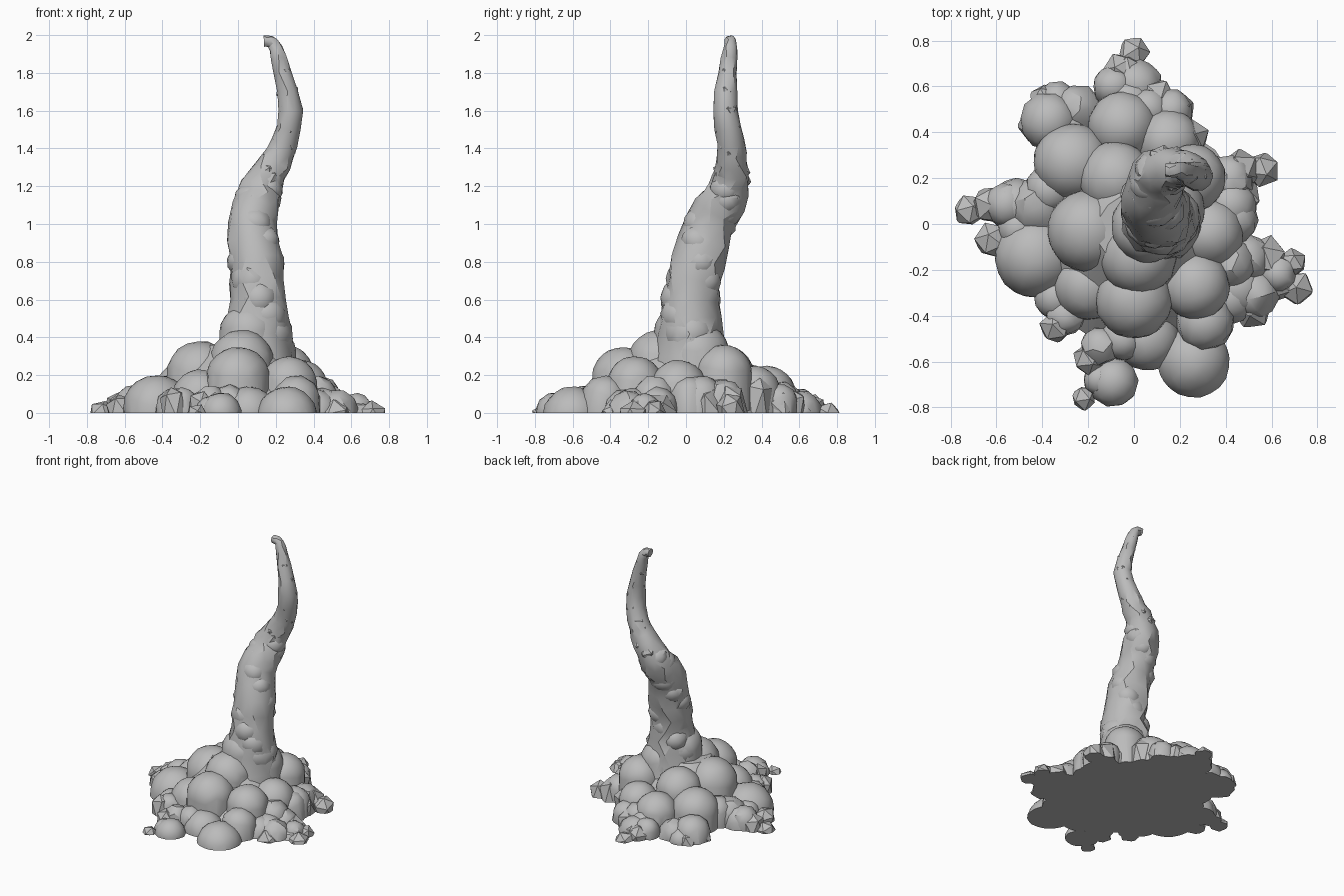
import bpy
import bmesh
import math
import random
from mathutils import Matrix, Vector

default_cube = bpy.data.objects.get("Cube")
if default_cube:
    bpy.data.objects.remove(default_cube, do_unlink=True)

rng = random.Random(7)

grey = bpy.data.materials.new("ash_grey")
grey.use_nodes = True
grey.diffuse_color = (0.5, 0.5, 0.5, 1)
grey.node_tree.nodes["Principled BSDF"].inputs["Base Color"].default_value = grey.diffuse_color


def add_lump(bm, centre, radius, detail, roughness, grounded=True):
    """Add one irregular, randomly turned ball; grounded ones run down to the floor."""
    centre = Vector(centre)
    turn = Matrix.Rotation(rng.uniform(0, math.tau), 4, Vector((rng.random(), rng.random(), 1)))
    lump = bmesh.ops.create_icosphere(bm, subdivisions=detail, radius=radius, matrix=turn)
    for vert in lump["verts"]:
        vert.co *= 1 + rng.uniform(-roughness, roughness)
        if grounded and vert.co.z < 0:
            vert.co.z -= max(centre.z, 0)
        vert.co += centre


def finish(bm, name, angle):
    """Slice flat at the ground, cap the cut and make the object."""
    geometry = bm.verts[:] + bm.edges[:] + bm.faces[:]
    cut = bmesh.ops.bisect_plane(bm, geom=geometry, plane_co=(0, 0, 0),
                                 plane_no=(0, 0, 1), clear_inner=True)
    rim = [item for item in cut["geom_cut"] if isinstance(item, bmesh.types.BMEdge)]
    if rim:
        bmesh.ops.holes_fill(bm, edges=rim, sides=0)
    bmesh.ops.recalc_face_normals(bm, faces=bm.faces)
    mesh = bpy.data.meshes.new(name)
    bm.to_mesh(mesh)
    bm.free()
    mesh.materials.append(grey)
    part = bpy.data.objects.new(name, mesh)
    bpy.context.collection.objects.link(part)
    bpy.ops.object.select_all(action="DESELECT")
    part.select_set(True)
    bpy.context.view_layer.objects.active = part
    bpy.ops.object.shade_smooth_by_angle(angle=math.radians(angle))


# Large rounded billows: x, y, radius, top height
billows = [
    (-.2, -.03, .18, .38), (-.43, -.14, .18, .2), (-.27, .27, .17, .28),
    (-.05, .43, .15, .25), (-.08, .2, .16, .36), (.02, -.14, .17, .44),
    (.06, -.01, .16, .58), (0, -.33, .17, .35), (.27, -.27, .15, .3),
    (.26, -.6, .16, .14), (-.09, -.69, .11, .11), (-.2, -.27, .15, .23),
    (-.34, -.32, .1, .13), (.33, -.04, .15, .28), (.25, .2, .15, .36),
    (.06, -.5, .14, .14), (.14, .06, .17, .48), (.31, -.43, .13, .2),
    (-.37, .45, .13, .17), (.15, .36, .14, .25), (.42, .08, .12, .2),
    (-.37, .15, .11, .2),
]
bm = bmesh.new()
for x, y, radius, top in billows:
    add_lump(bm, (x, y, top - radius), radius, 3 if radius > .13 else 2, .015)
finish(bm, "lower_billows", 35)

# Hidden mound that closes the gaps between billows
bm = bmesh.new()
bmesh.ops.create_cone(bm, cap_ends=True, segments=16, radius1=.5, radius2=.16,
                      depth=.36, matrix=Matrix.Translation((0, -.03, .18)))
finish(bm, "core_mound", 30)

# Arms of angular lumps: inner point, outer point, inner and outer radius, count
arms = [
    ((-.42, .08), (-.72, .06), .13, .075, 5),
    ((-.5, -.02), (-.62, -.07), .1, .08, 2),
    ((-.3, .4), (-.43, .43), .11, .08, 3),
    ((-.25, .5), (-.39, .54), .11, .075, 3),
    ((-.02, .52), (0, .75), .13, .075, 4),
    ((-.09, .6), (-.06, .67), .09, .08, 2),
    ((.06, .5), (.1, .56), .1, .08, 2),
    ((.1, .45), (.19, .5), .11, .08, 3),
    ((.2, .35), (.25, .38), .1, .08, 2),
    ((.35, .18), (.56, .24), .12, .08, 4),
    ((.43, .02), (.47, .12), .11, .09, 2),
    ((.42, -.17), (.58, -.15), .12, .1, 3),
    ((.45, -.28), (.71, -.28), .13, .08, 4),
    ((.63, -.22), (.69, -.17), .08, .065, 2),
    ((.42, -.33), (.52, -.37), .11, .09, 2),
    ((-.3, -.4), (-.34, -.45), .09, .075, 2),
    ((-.05, -.5), (-.2, -.59), .1, .07, 3),
    ((-.15, -.68), (-.22, -.76), .07, .06, 2),
]
bm = bmesh.new()
for inner, outer, wide, narrow, count in arms:
    for i in range(count):
        t = i / (count - 1)
        spot = Vector(inner).lerp(Vector(outer), t)
        radius = wide + (narrow - wide) * t
        if 0 < t < 1:
            spot += Vector((rng.uniform(-.025, .025), rng.uniform(-.025, .025)))
        top = max(radius * .8, .42 * (.85 - spot.length) + rng.uniform(-.01, .03))
        add_lump(bm, (*spot, top - radius), radius, 1 if t > .6 else 2, .05)
finish(bm, "outer_lumps", 30)

# Twisting column: x, y, z, radius along its spine
spine = [
    (.1, .02, .2, .22), (.1, .02, .42, .18), (.105, .025, .6, .153),
    (.095, .065, .8, .145), (.075, .125, 1, .135), (.105, .2, 1.13, .123),
    (.14, .235, 1.23, .106), (.2, .24, 1.33, .086), (.245, .237, 1.43, .073),
    (.28, .208, 1.6, .067), (.235, .22, 1.8, .05), (.2, .235, 1.93, .037),
    (.17, .235, 1.965, .032), (.137, .235, 1.968, .03),
]
SIDES, STEPS = 10, 2
samples = []
for i in range(len(spine) - 1):
    # Catmull-Rom blend between neighbouring stations
    a, b, c, d = (Vector(spine[min(max(i + k, 0), len(spine) - 1)]) for k in (-1, 0, 1, 2))
    for s in range(STEPS):
        t = s / STEPS
        samples.append(b + (c - a) * t / 2 + (2 * a - 5 * b + 4 * c - d) * t * t / 2
                       + (3 * b - a - 3 * c + d) * t ** 3 / 2)
samples.append(Vector(spine[-1]))

bm = bmesh.new()
rings = []
for i, sample in enumerate(samples):
    ahead = samples[min(i + 1, len(samples) - 1)].xyz
    behind = samples[max(i - 1, 0)].xyz
    along = (ahead - behind).normalized()
    side = Vector((0, 1, 0)).cross(along).normalized()
    front = along.cross(side)
    ring = []
    for k in range(SIDES):
        angle = math.tau * (k + (i % 2) / 2) / SIDES
        reach = sample.w * rng.uniform(.9, 1.06)
        ring.append(bm.verts.new(sample.xyz + (side * math.cos(angle) + front * math.sin(angle)) * reach))
    rings.append(ring)
for i, (low, high) in enumerate(zip(rings, rings[1:])):
    for k in range(SIDES):
        n = (k + 1) % SIDES
        # Alternate the diagonal to follow the staggered rings
        if i % 2:
            bm.faces.new((low[k], high[n], high[k]))
            bm.faces.new((low[k], low[n], high[n]))
        else:
            bm.faces.new((low[k], low[n], high[k]))
            bm.faces.new((low[n], high[n], high[k]))
bm.faces.new(rings[0][::-1])
bm.faces.new(rings[-1])
finish(bm, "twisting_column", 28)

# Knobs swelling out of the column, shrinking as it rises
bm = bmesh.new()
for i, sample in enumerate(samples[2:-5]):
    for k in range(2):
        angle = i * 2.4 + k * math.pi
        size = sample.w * rng.uniform(.6, .78)
        offset = Vector((math.cos(angle), math.sin(angle), 0)) * (sample.w * 1.07 - size)
        add_lump(bm, sample.xyz + offset, size, 1 if sample.z > 1.2 else 2, .05, grounded=False)
finish(bm, "column_knobs", 30)
